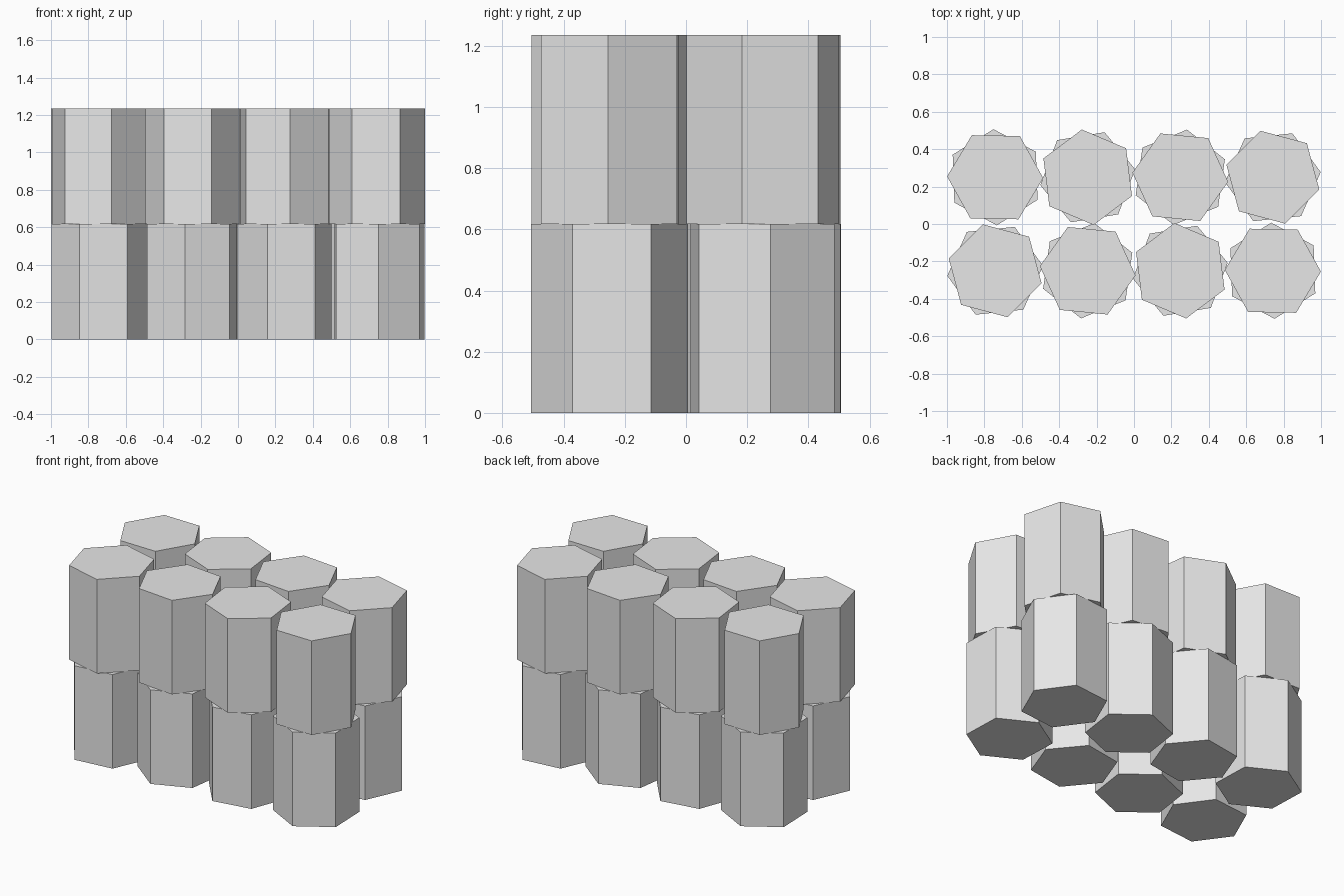
import bpy
from math import radians

cube = bpy.data.objects.get("Cube")
if cube:
    bpy.data.objects.remove(cube, do_unlink=True)

# One plain grey for every column
GREY = (0.8, 0.8, 0.8, 1.0)
grey = bpy.data.materials.new("light_grey")
grey.diffuse_color = GREY
grey.use_nodes = True
for node in grey.node_tree.nodes:
    if node.type == 'BSDF_PRINCIPLED':
        node.inputs["Base Color"].default_value = GREY

RADIUS = 0.257
HEIGHT = 0.6175
SPACING = 0.495
ROW_Y = 0.25


def hex_column(name, x, y, tier, turn):
    """Six-sided prism; turn is the angle of a corner from +x."""
    bpy.ops.mesh.primitive_cylinder_add(
        vertices=6, radius=RADIUS, depth=HEIGHT,
        location=(x, y, (tier + 0.5) * HEIGHT),
        rotation=(0, 0, radians(turn - 30)))
    column = bpy.context.object
    column.name = name
    column.data.materials.append(grey)


# Turn of each front-row column, from -x to +x
tiers = {"lower": (6, 22, 9.5, 32), "upper": (-15, -5.5, -23, -1)}

# The back row is the front row turned half way round
for tier, (label, turns) in enumerate(tiers.items()):
    for i, turn in enumerate(turns):
        x = (i - 1.5) * SPACING
        hex_column(f"{label}_front_column_{i + 1}", x, -ROW_Y, tier, turn)
        hex_column(f"{label}_back_column_{4 - i}", -x, ROW_Y, tier, turn)
